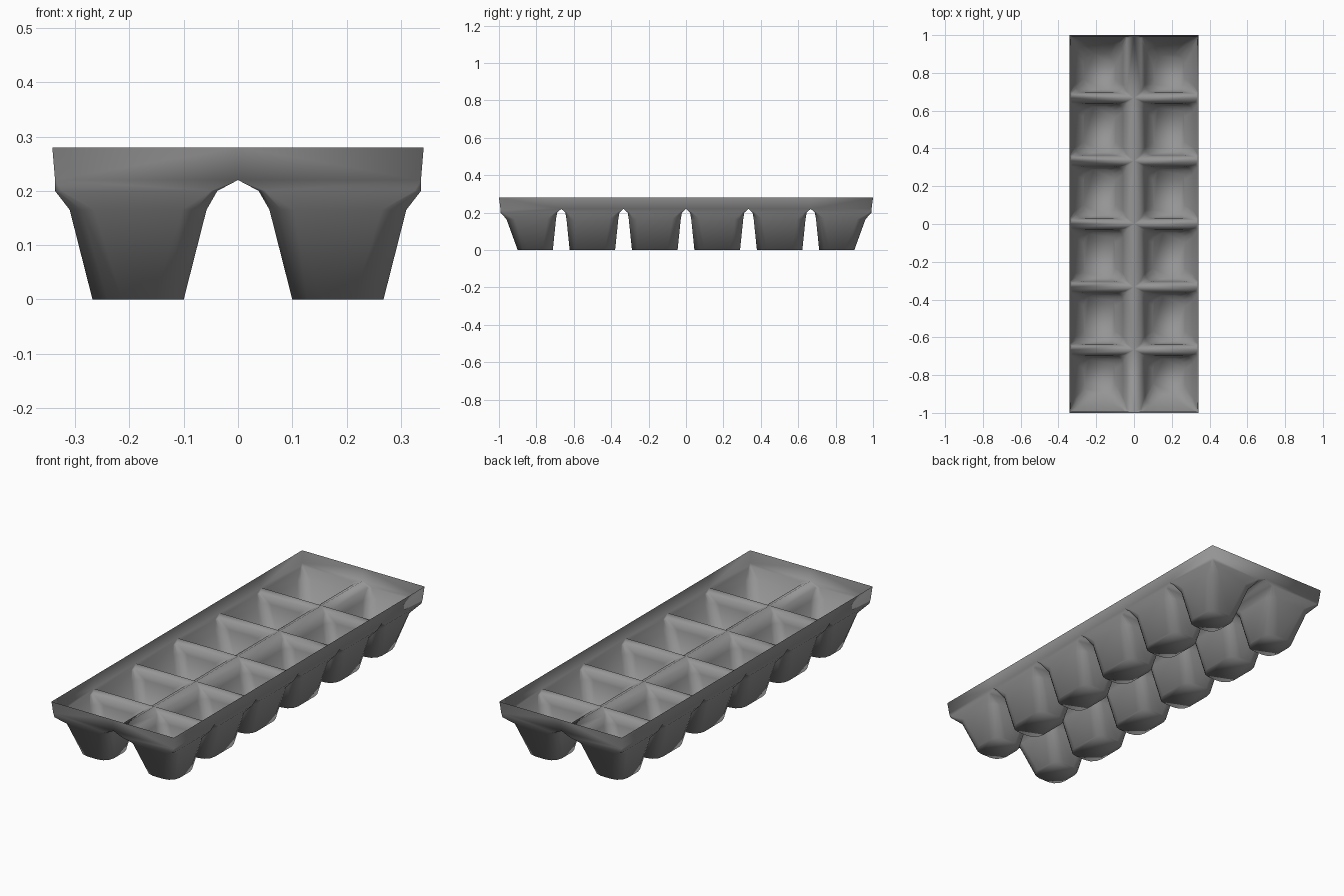
import bpy, bmesh, math

if "Cube" in bpy.data.objects:
    bpy.data.objects.remove(bpy.data.objects["Cube"])

RIDGE, RIM = 0.22, 0.28
WALL_X, WALL_Y = 0.337, 0.992

# Light grey plastic
plastic = bpy.data.materials.new("grey_plastic")
plastic.diffuse_color = (0.3, 0.3, 0.3, 1)
plastic.use_nodes = True
plastic.node_tree.nodes["Principled BSDF"].inputs["Base Color"].default_value = plastic.diffuse_color

bm = bmesh.new()


def ring(x0, x1, y0, y1, z, r, n=3):
    """Rectangle with rounded corners, as a loop of vertices."""
    corners = [(x1 - r, y1 - r, 0), (x0 + r, y1 - r, 90),
               (x0 + r, y0 + r, 180), (x1 - r, y0 + r, 270)]
    loop = []
    for cx, cy, a in corners:
        for i in range(n + 1):
            t = math.radians(a + 90 * i / n)
            loop.append(bm.verts.new((cx + r * math.cos(t), cy + r * math.sin(t), z)))
    return loop


def bridge(a, b):
    for i in range(len(a)):
        j = (i + 1) % len(a)
        bm.faces.new((a[i], a[j], b[j], b[i]))


# Three cups of one quarter: single sheet from divider ridge down to the floor
cuts = [0, 0.334, 0.667, WALL_Y]
for k in range(3):
    y0, y1 = cuts[k], cuts[k + 1]
    end = k == 2
    loops = [
        ring(0, WALL_X, y0, y1, RIDGE, 0),
        ring(0.038, WALL_X, y0 + 0.022, y1 if end else y1 - 0.022, 0.2, 0.012),
        ring(0.058, 0.31, y0 + 0.028, y1 - (0.032 if end else 0.028), 0.165, 0.045),
        ring(0.1, 0.268, y0 + 0.045, y1 - (0.092 if end else 0.045), 0, 0.055),
    ]
    for a, b in zip(loops, loops[1:]):
        bridge(a, b)
    bm.faces.new(loops[-1])

# Outer rim wall
low = [(WALL_X, y) for y in cuts] + [(0, WALL_Y)]
high = [(0.342, y) for y in cuts[:3]] + [(0.342, 1.0), (0, 1.0)]
a = [bm.verts.new((x, y, RIDGE)) for x, y in low]
b = [bm.verts.new((x, y, RIM)) for x, y in high]
for i in range(4):
    bm.faces.new((a[i], a[i + 1], b[i + 1], b[i]))

bmesh.ops.remove_doubles(bm, verts=bm.verts, dist=0.0005)
bmesh.ops.recalc_face_normals(bm, faces=bm.faces)
me = bpy.data.meshes.new("tray")
bm.to_mesh(me)
bm.free()
me.materials.append(plastic)
tray = bpy.data.objects.new("ice_cube_tray", me)
bpy.context.collection.objects.link(tray)
for p in me.polygons:
    p.use_smooth = True

# Mirror the quarter across both axes
mir = tray.modifiers.new("mirror", 'MIRROR')
mir.use_axis = (True, True, False)
mir.merge_threshold = 0.0005
